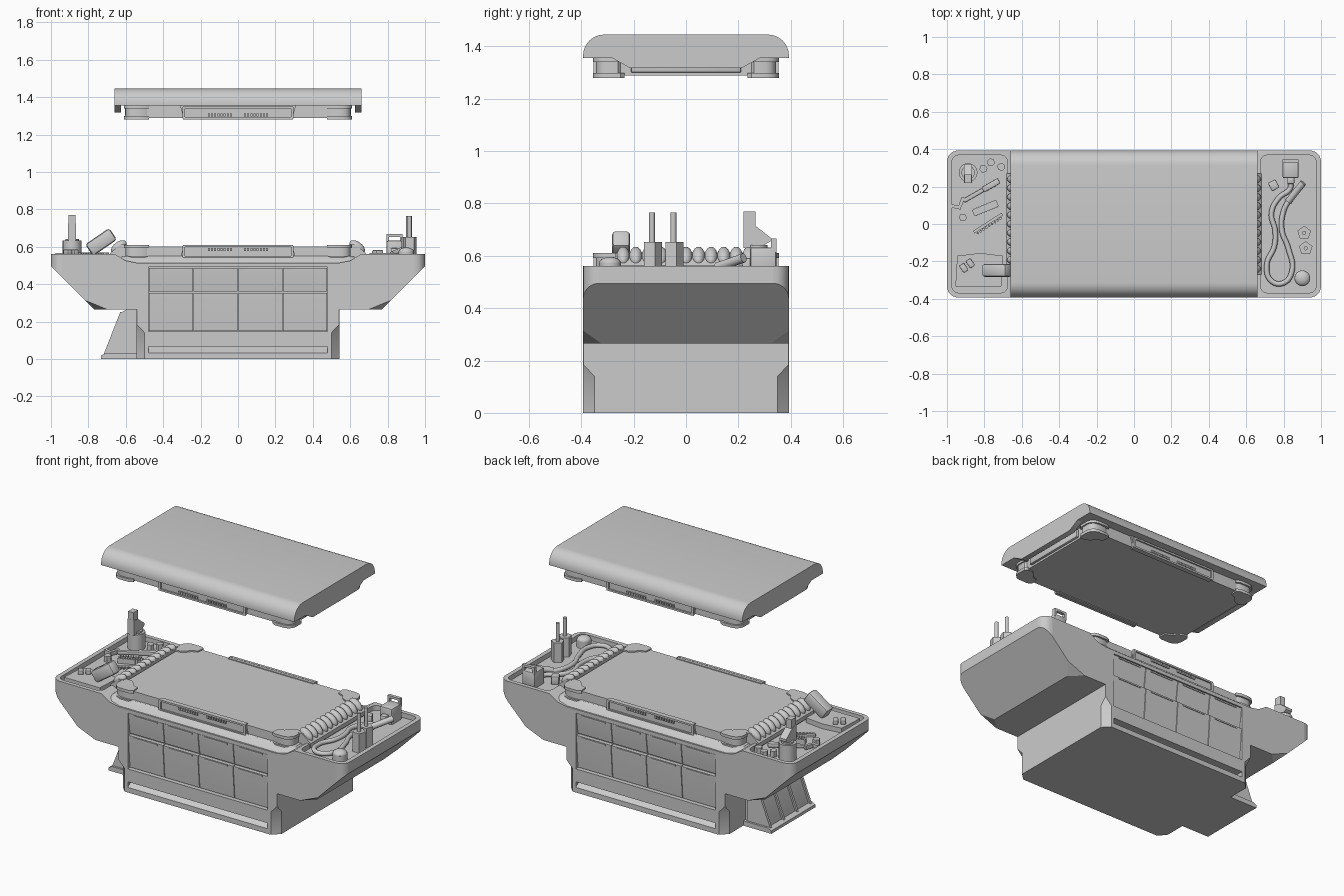
import bpy, bmesh, math, random
from mathutils import Vector, Matrix

if "Cube" in bpy.data.objects:
    bpy.data.objects.remove(bpy.data.objects["Cube"])
random.seed(4)


def finish(name, bm, angle=35):
    bmesh.ops.recalc_face_normals(bm, faces=bm.faces[:])
    me = bpy.data.meshes.new(name)
    bm.to_mesh(me)
    bm.free()
    ob = bpy.data.objects.new(name, me)
    bpy.context.collection.objects.link(ob)
    smooth(ob, angle)
    return ob


def smooth(ob, angle=35):
    bpy.ops.object.select_all(action='DESELECT')
    ob.select_set(True)
    bpy.context.view_layer.objects.active = ob
    bpy.ops.object.shade_smooth_by_angle(angle=math.radians(angle))


def loft(name, loops):
    bm = bmesh.new()
    rows = [[bm.verts.new(p) for p in lp] for lp in loops]
    n = len(rows[0])
    for a, b in zip(rows, rows[1:]):
        for i in range(n):
            bm.faces.new((a[i], a[(i + 1) % n], b[(i + 1) % n], b[i]))
    bm.faces.new(rows[0])
    bm.faces.new(rows[-1])
    return finish(name, bm)


def prism(name, pts, axis, a, b):
    put = {'x': lambda p, t: (t, p[0], p[1]), 'y': lambda p, t: (p[0], t, p[1]),
           'z': lambda p, t: (p[0], p[1], t)}[axis]
    return loft(name, [[put(p, t) for p in pts] for t in (a, b)])


def box(name, c, size, rot=(0, 0, 0), bev=0.0):
    bm = bmesh.new()
    bmesh.ops.create_cube(bm, size=1)
    bmesh.ops.scale(bm, vec=size, verts=bm.verts)
    if bev:
        bmesh.ops.bevel(bm, geom=bm.edges[:], offset=bev, segments=2, profile=0.5, affect='EDGES')
    ob = finish(name, bm)
    ob.location, ob.rotation_euler = c, rot
    return ob


def cyl(name, c, r, h, n=24, rot=(0, 0, 0), r2=None):
    bm = bmesh.new()
    bmesh.ops.create_cone(bm, cap_ends=True, segments=n, radius1=r, radius2=r if r2 is None else r2, depth=h)
    ob = finish(name, bm)
    ob.location, ob.rotation_euler = c, rot
    return ob


def ball(name, c, size, rot=(0, 0, 0)):
    bm = bmesh.new()
    bmesh.ops.create_uvsphere(bm, u_segments=16, v_segments=10, radius=1)
    bmesh.ops.scale(bm, vec=size, verts=bm.verts)
    ob = finish(name, bm, 60)
    ob.location, ob.rotation_euler = c, rot
    return ob


def tube(name, pts, r):
    cu = bpy.data.curves.new(name, 'CURVE')
    cu.dimensions, cu.bevel_depth, cu.bevel_resolution, cu.resolution_u = '3D', r, 3, 8
    cu.use_fill_caps = True
    sp = cu.splines.new('BEZIER')
    sp.bezier_points.add(len(pts) - 1)
    for bp, p in zip(sp.bezier_points, pts):
        bp.co = p
        bp.handle_left_type = bp.handle_right_type = 'AUTO'
    ob = bpy.data.objects.new(name, cu)
    bpy.context.collection.objects.link(ob)


def cut(obs, cutter):
    for ob in obs:
        m = ob.modifiers.new('cut', 'BOOLEAN')
        m.operation, m.object, m.solver = 'DIFFERENCE', cutter, 'EXACT'
        bpy.context.view_layer.objects.active = ob
        bpy.ops.object.modifier_move_to_index(modifier='cut', index=0)
        bpy.ops.object.modifier_apply(modifier='cut')
    bpy.data.objects.remove(cutter)


def rrect(cx, cy, hx, hy, r, n=5):
    pts = []
    for k, (sx, sy) in enumerate(((1, 1), (-1, 1), (-1, -1), (1, -1))):
        for i in range(n + 1):
            a = math.pi / 2 * (k + i / n)
            pts.append((cx + sx * (hx - r) + r * math.cos(a), cy + sy * (hy - r) + r * math.sin(a)))
    return pts


# lower cabinet with chamfered corners near the floor
def octagon(c, z, X=0.542, Y=0.393):
    return [(X - c, -Y, z), (X, -Y + c, z), (X, Y - c, z), (X - c, Y, z),
            (-X + c, Y, z), (-X, Y - c, z), (-X, -Y + c, z), (-X + c, -Y, z)]


cabinet = loft('cabinet', [octagon(.043, 0), octagon(.043, .14), octagon(.001, .185), octagon(.001, .266)])

# upper hull with two flared wings
half = [(.77, .265), (1, .495), (1, .562), (.66, .562), (.6, .525), (.54, .513)]
hull = prism('winged_hull', half + [(-x, z) for x, z in reversed(half)], 'y', -.393, .393)
bm = bmesh.new()
bm.from_mesh(hull.data)
bmesh.ops.bevel(bm, geom=[v for v in bm.verts if v.co.z < .27], offset=.07, segments=1, affect='VERTICES')
es = [e for e in bm.edges if all(abs(v.co.x) > .999 for v in e.verts) and abs(e.verts[0].co.y - e.verts[1].co.y) < .01]
bmesh.ops.bevel(bm, geom=es, offset=.06, segments=6, profile=.5, affect='EDGES')
bm.to_mesh(hull.data)
bm.free()
for s in (1, -1):
    cut([hull], prism('tray_cutter', rrect(s * .825, 0, .148, .368, .035), 'z', .532, .7))
    cut([hull, cabinet], box('drawer_cutter', (0, s * .4, .318), (.955, .07, .345)))
    cut([cabinet], prism('toe_cutter', [(s * .42, .012), (s * .42, .066), (s * .345, .066)], 'x', -.478, .478))
smooth(hull)
smooth(cabinet)

# drawers with pull lips, front and back
for s in (1, -1):
    for z0, z1 in ((.15, .352), (.36, .487)):
        for i in range(4):
            x = -.478 + i * .239
            prism('drawer', [(s * .35, z0), (s * .374, z0), (s * .389, z1 - .012), (s * .389, z1), (s * .35, z1)],
                  'x', x + .002, x + .237)
            box('drawer_pull', (x + .12, s * .389, z1 - .008), (.16, .008, .009))
    box('toe_bar', (-.1, s * .368, .038), (.7, .006, .005))

# foot step on the left end
prism('foot_step', [(-.53, 0), (-.705, 0), (-.705, .03), (-.62, .25), (-.59, .268), (-.53, .268)], 'y', -.195, .195)
prism('step_base', [(-.53, 0), (-.733, 0), (-.733, .018), (-.71, .03), (-.53, .03)], 'y', -.215, .215)
for y in (-.195, -.065, .065, .195):
    prism('step_rib', [(-.56, .02), (-.72, .02), (-.63, .25), (-.56, .262)], 'y', y - .008, y + .008)

# worktop deck between the wings
loft('deck', [[(x, y, z) for x, y in rrect(0, 0, hx, hy, .03)]
              for hx, hy, z in ((.655, .385, .51), (.645, .375, .525), (.62, .345, .55))])


# docking plate: z is the mating face, d the direction into the body
def dock(z, d, label):
    def lay(name, pts, a, b):
        prism(label + name, pts, 'z', z + d * a, z + d * b)
    lay('_plate', [(.54, -.335), (.59, -.285), (.59, .285), (.54, .335),
                   (-.54, .335), (-.59, .285), (-.59, -.285), (-.54, -.335)], .008, .085)
    pad = [(.475, .343), (.5, .355), (.56, .355), (.585, .348), (.603, .33), (.61, .305), (.61, .25), (.595, .235),
           (.56, .238), (.535, .255), (.515, .282), (.48, .295)]
    for sx in (1, -1):
        box(label + '_end_bar', (sx * .595, 0, z + d * .045), (.02, .42, .05), bev=.005)
        for sy in (1, -1):
            big = [(x * sx, y * sy) for x, y in pad]
            core = [(sx * (.545 + (x - .545) * .87), sy * (.3 + (y - .3) * .8)) for x, y in pad]
            lay('_pad_cap', big, 0, .018)
            lay('_pad_core', core, .015, .07)
            lay('_pad_foot', big, .06, .075)
    for sy in (1, -1):
        prism(label + '_sill', [(-.31, z + d * .075), (.31, z + d * .075), (.29, z + d * .003), (-.29, z + d * .003)],
              'y', sy * .32, sy * .344)
        for zz in (.007, .065):
            box(label + '_sill_rail', (0, sy * .345, z + d * zz), (.59, .016, .011))
        for sx in (1, -1):
            box(label + '_sill_post', (sx * .29, sy * .345, z + d * .036), (.014, .016, .06))
            for i in range(8):
                box(label + '_vent', (sx * (.037 + i * .017), sy * .347, z + d * .024), (.011, .012, .016))


dock(.61, -1, 'lower_dock')
dock(1.28, 1, 'upper_dock')

# beaded rails at both ends of the worktop
for s in (1, -1):
    prism('rail_base', [(s * .6, .54), (s * .6, .612), (s * .63, .61), (s * .685, .565), (s * .685, .54)], 'y', -.27, .27)
    for i in range(11):
        ball('rail_bead', (s * .637, -.24 + i * .048, .598), (.048, .025, .028), (0, s * .65, 0))

# lid with rounded long edges and end skirts
arc = [(.313 + .08 * math.cos(a), 1.365 + .08 * math.sin(a)) for a in [i * math.pi / 16 for i in range(9)]]
prism('lid', [(.393, 1.356)] + arc + [(-y, z) for y, z in reversed(arc)] + [(-.393, 1.356)], 'x', -.66, .66)
for s in (1, -1):
    prism('lid_skirt', [(-.29, 1.36), (.29, 1.36), (.215, 1.318), (-.215, 1.318)], 'x', s * .625, s * .66)

F = .532
# left tray: canister with post, flat pad, tilted block, hand tools, nuts
cyl('canister', (-.887, .275, F + .05), .05, .1)
cyl('canister_collar', (-.887, .275, F + .085), .036, .05)
prism('canister_head', [(.22, .63), (.22, .725), (.265, .715), (.322, .67), (.322, .655), (.28, .63)], 'x', -.91, -.865)
box('canister_post', (-.888, .243, .735), (.036, .045, .07))
prism('flat_pad', [(-.945, -.17), (-.82, -.155), (-.7, -.17), (-.71, -.335), (-.955, -.335)], 'z', F, F + .03)
box('tilted_block', (-.732, -.248, .625), (.155, .07, .075), (0, -.6, 0), .015)
for x, y in ((-.875, -.21), (-.91, -.235)):
    box('pad_clip', (x, y, F + .04), (.03, .045, .025), (0, 0, .6), .004)
for x, y in ((-.805, .295), (-.765, .33), (-.71, .305), (-.915, .035)):
    cyl('nut', (x, y, F + .018), .022, .036, 6, (0, 0, random.random() * 3))
box('wrench_shaft', (-.82, .175, F + .022), (.21, .022, .02), (0, 0, .52), .004)
box('wrench_grip', (-.765, .207, F + .024), (.1, .032, .026), (0, 0, .52), .006)
for a in (-.2, 1.2):
    box('wrench_jaw', (-.945 + .02 * a, .095 + .02 * a, F + .022), (.05, .018, .024), (0, 0, a))
box('brush_bar', (-.795, .085, F + .015), (.14, .036, .03), (0, 0, .4))
for i in range(9):
    t = (i - 4) * .0145
    box('brush_ridge', (-.795 + t * .92, .085 + t * .39, F + .02), (.006, .042, .034), (0, 0, .4))
    t *= 1.25
    box('saw_tooth', (-.78 + t * .84 + .006, -.002 + t * .54 - .008, F + .012), (.011, .011, .014), (0, 0, 1.36))
box('saw_blade', (-.78, .005, F + .01), (.18, .016, .014), (0, 0, .57))

# right tray: plug with cable and probe, two rods, dome, hex nuts
box('plug_body', (.837, .295, F + .05), (.085, .1, .1), bev=.008)
box('plug_neck', (.837, .235, F + .035), (.04, .04, .05), bev=.006)
for s in (1, -1):
    box('plug_post', (.837 + s * .036, .335, .64), (.014, .02, .05))
box('plug_bridge', (.837, .335, .66), (.086, .02, .014))
cable = [(.837, .23), (.835, .19), (.775, .14), (.735, .06), (.755, -.04), (.75, -.12), (.71, -.22), (.735, -.305),
         (.8, -.315), (.845, -.25), (.825, -.13), (.79, -.03), (.8, .07), (.83, .13)]
tube('cable', [(x, y, F + .02) for x, y in cable], .014)
tube('probe', [(.825, .12, F + .025), (.86, .165, F + .04), (.905, .22, F + .06)], .018)
for x, y in ((.91, -.048), (.918, -.13)):
    cyl('rod_base', (x, y, F + .06), .038, .12, 5)
    cyl('rod', (x, y, .705), .011, .12, 12)
cyl('dome_base', (.9, -.29, F + .02), .042, .04)
ball('dome', (.9, -.29, F + .04), (.042, .042, .024))
box('small_cube', (.747, .207, F + .025), (.045, .05, .05), (0, 0, .5), .006)
